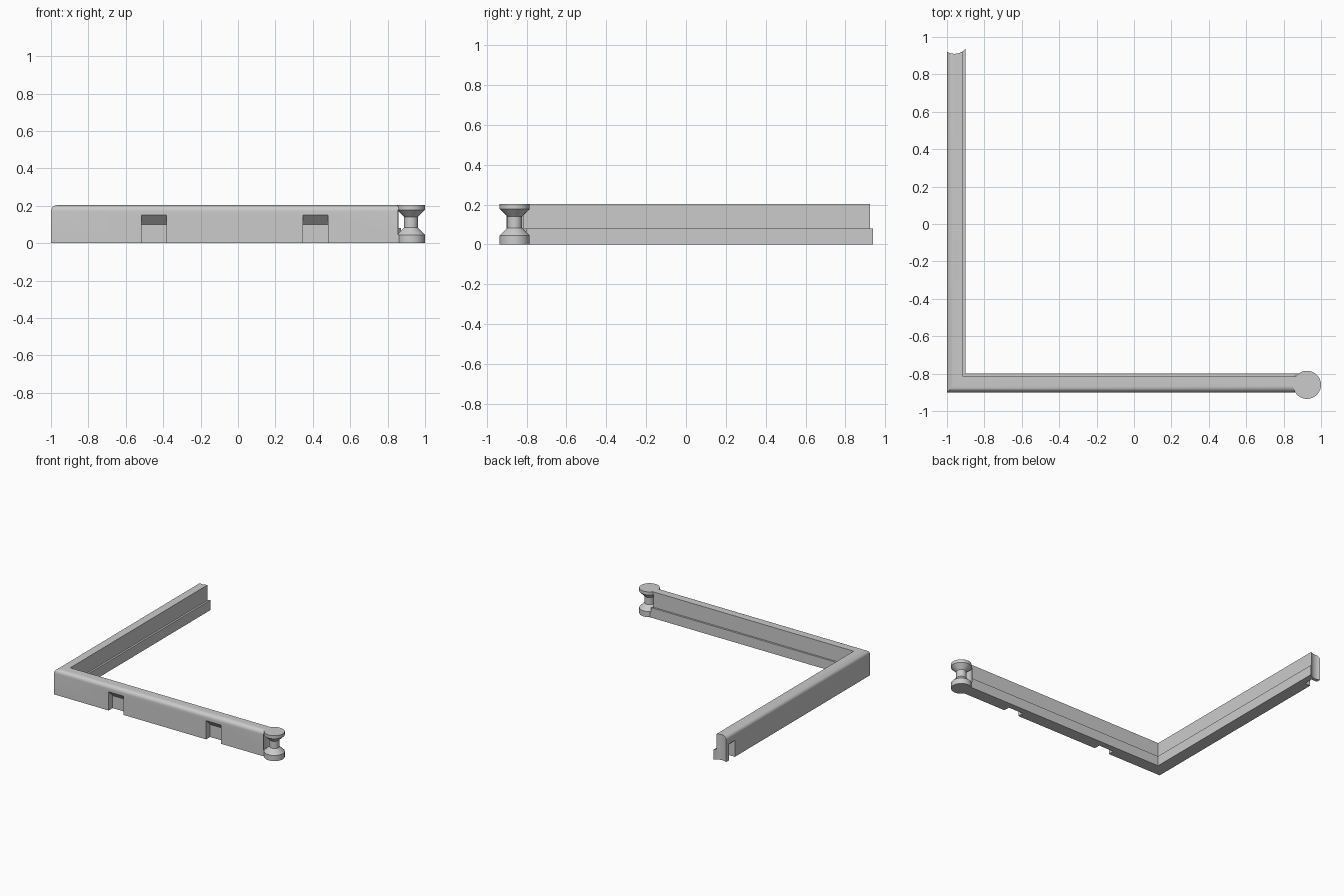
import bpy, bmesh, math
from mathutils import Vector

cube = bpy.data.objects.get("Cube")
if cube:
    bpy.data.objects.remove(cube, do_unlink=True)

grey = bpy.data.materials.new("plain grey")
grey.use_nodes = True
grey.diffuse_color = (0.6, 0.6, 0.6, 1)
grey.node_tree.nodes["Principled BSDF"].inputs["Base Color"].default_value = (0.6, 0.6, 0.6, 1)

H = 0.203                      # overall height
HINGE = (0.925, -0.86)         # spool axis
SOCKET = (-0.96, 0.99)         # axis of the hollow at the far arm end
FRONT = -0.9                   # outer face of the front bar


def loft(name, rings):
    """Skin closed rings of points and cap both ends."""
    bm = bmesh.new()
    loops = [[bm.verts.new(p) for p in ring] for ring in rings]
    n = len(loops[0])
    for a, b in zip(loops, loops[1:]):
        for i in range(n):
            j = (i + 1) % n
            bm.faces.new((a[i], a[j], b[j], b[i]))
    bm.faces.new(loops[0])
    bm.faces.new(loops[-1])
    bmesh.ops.recalc_face_normals(bm, faces=bm.faces)
    mesh = bpy.data.meshes.new(name)
    bm.to_mesh(mesh)
    bm.free()
    mesh.materials.append(grey)
    obj = bpy.data.objects.new(name, mesh)
    bpy.context.collection.objects.link(obj)
    return obj


def turned(name, centre, profile, sides=64):
    """Stack circles of (radius, height) on a vertical axis."""
    angles = [math.tau * i / sides for i in range(sides)]
    return loft(name, [[Vector((centre[0] + r * math.cos(a), centre[1] + r * math.sin(a), z))
                        for a in angles] for r, z in profile])


def select_only(obj):
    bpy.ops.object.select_all(action='DESELECT')
    obj.select_set(True)
    bpy.context.view_layer.objects.active = obj


def cut(obj, cutter):
    cutter.hide_render = True
    select_only(obj)
    mod = obj.modifiers.new("cut", 'BOOLEAN')
    mod.operation, mod.solver, mod.object = 'DIFFERENCE', 'EXACT', cutter
    bpy.ops.object.modifier_apply(modifier=mod.name)
    bpy.data.objects.remove(cutter, do_unlink=True)


# Rail section as (distance in from the outer face, height), rounded outer top edge
R = 0.032
section = [(0.1, 0), (0.1, 0.08), (0.085, 0.08), (0.085, H)]
section += [(R - R * math.sin(t), H - R + R * math.cos(t))
            for t in (math.pi / 2 * i / 8 for i in range(9))]
section.append((0, 0))

# Mitred corner frame
frame = loft("corner_frame", [
    [(0.885, FRONT + d, z) for d, z in section],
    [(-1 + d, FRONT + d, z) for d, z in section],
    [(-1 + d, 0.96, z) for d, z in section]])

# Hollow ends around the spool and the socket
cut(frame, turned("spool_seat", HINGE, [(0.0748, -0.1), (0.0748, 0.3)]))
cut(frame, turned("spool_gap", HINGE, [(0.08, 0.046), (0.08, 0.18)]))
cut(frame, turned("socket_hollow", SOCKET, [(0.08, -0.1), (0.08, 0.3)]))

# Clip notches with a sloping roof
notch = [(-0.02, -0.02), (0.05, -0.02), (0.05, 0.1), (0, 0.15), (-0.02, 0.15)]
for start in (-0.515, 0.348):
    cut(frame, loft("front_notch", [[(x, FRONT + d, z) for d, z in notch]
                                    for x in (start, start + 0.132)]))
cut(frame, loft("arm_notch", [[(-1 + d, y, z * 0.88) for d, z in notch]
                              for y in (0.81, 0.885)]))

# Hinge spool
spool = turned("hinge_spool", HINGE, [
    (0.075, 0), (0.075, 0.045), (0.037, 0.083), (0.037, 0.14), (0.075, 0.178), (0.075, H)])

for obj in (frame, spool):
    select_only(obj)
    bpy.ops.object.shade_smooth_by_angle(angle=math.radians(25))
